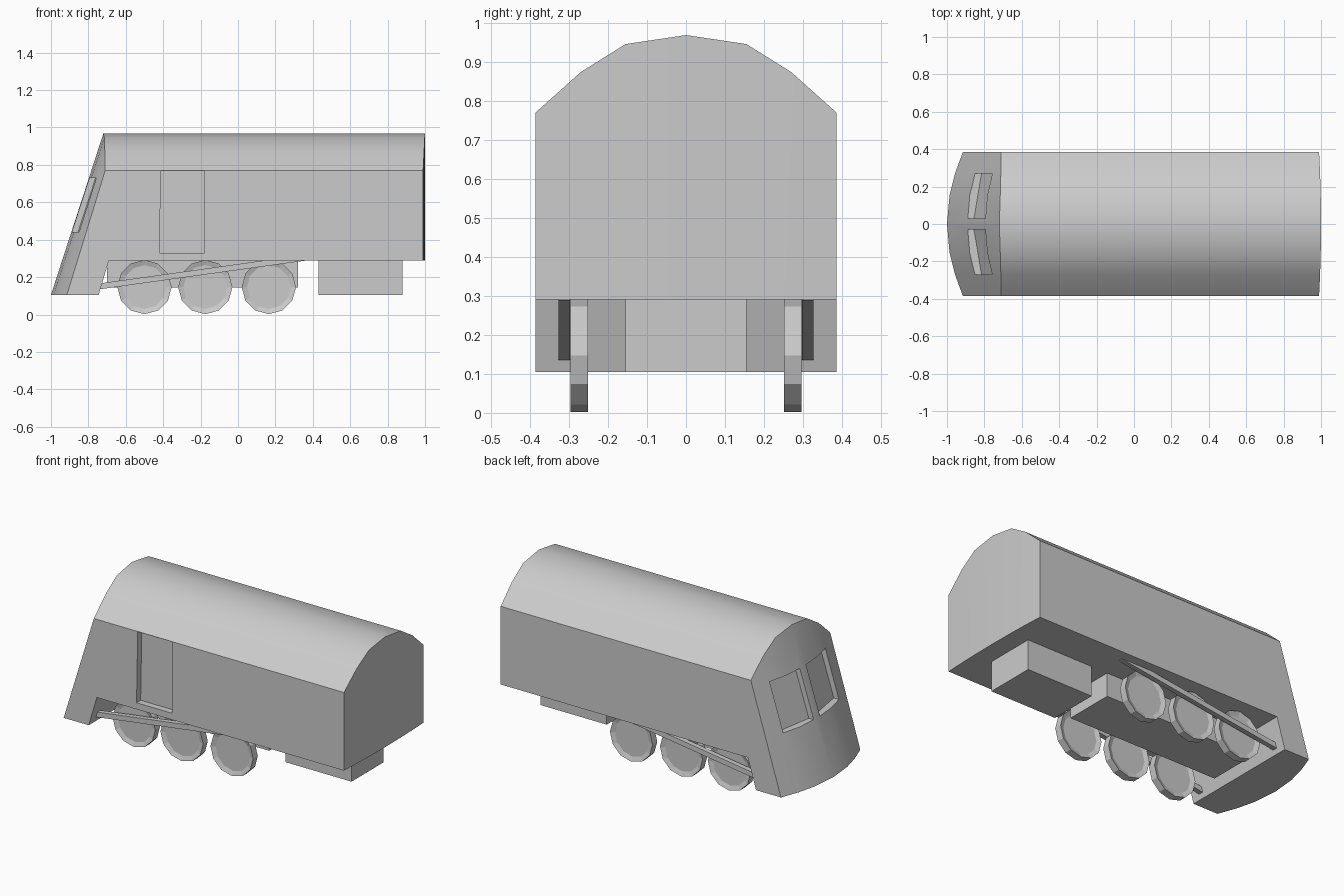
import bpy
import bmesh
import math
from mathutils import Matrix

default = bpy.data.objects.get("Cube")
if default:
    bpy.data.objects.remove(default, do_unlink=True)

grey = bpy.data.materials.new("plain grey")
grey.use_nodes = True
COLOUR = (0.6, 0.6, 0.6, 1)
grey.diffuse_color = COLOUR
grey.node_tree.nodes["Principled BSDF"].inputs["Base Color"].default_value = COLOUR


def finish(name, bm, smooth=False):
    """Turn a bmesh into a named object."""
    bmesh.ops.recalc_face_normals(bm, faces=bm.faces)
    mesh = bpy.data.meshes.new(name)
    bm.to_mesh(mesh)
    bm.free()
    mesh.materials.append(grey)
    obj = bpy.data.objects.new(name, mesh)
    bpy.context.collection.objects.link(obj)
    if smooth:
        smooth_object(obj)
    return obj


def select(obj):
    bpy.ops.object.select_all(action="DESELECT")
    obj.select_set(True)
    bpy.context.view_layer.objects.active = obj


def smooth_object(obj):
    select(obj)
    bpy.ops.object.shade_smooth_by_angle(angle=math.radians(30))


def loft(name, loops):
    """Skin matching closed loops and cap both ends."""
    bm = bmesh.new()
    rings = [[bm.verts.new(p) for p in loop] for loop in loops]
    count = len(rings[0])
    for a, b in zip(rings, rings[1:]):
        for i in range(count):
            j = (i + 1) % count
            bm.faces.new((a[i], a[j], b[j], b[i]))
    bm.faces.new(rings[0])
    bm.faces.new(rings[-1])
    return finish(name, bm)


def slab(name, outline, y0, y1):
    """Extrude an x-z outline from y0 to y1."""
    return loft(name, [[(x, y, z) for x, z in outline] for y in (y0, y1)])


def box(name, x0, x1, y0, y1, z0, z1):
    return slab(name, [(x0, z0), (x1, z0), (x1, z1), (x0, z1)], y0, y1)


def cut(obj, cutter):
    mod = obj.modifiers.new("cut", "BOOLEAN")
    mod.operation = "DIFFERENCE"
    mod.solver = "EXACT"
    mod.object = cutter
    select(obj)
    bpy.ops.object.modifier_apply(modifier=mod.name)
    bpy.data.objects.remove(cutter, do_unlink=True)


# Body: side outlines lofted across the width, with arched roof and raked bowed nose
columns = [  # y, nose foot x, nose top x, roof z
    (0.385, -0.915, -0.71, 0.77),
    (0.27, -0.957, -0.712, 0.873),
    (0.155, -0.986, -0.715, 0.945),
    (0, -1, -0.72, 0.968),
]
columns = [(-y, *rest) for y, *rest in columns[:-1]] + columns[::-1]
loops = []
for y, foot, top, roof in columns:
    back = 1 - 0.07 * y * y
    outline = [(foot, 0.105), (-0.745, 0.105), (-0.69, 0.29),
               (back, 0.29), (back, roof), (top, roof)]
    loops.append([(x, y, z) for x, z in outline])
body = loft("body", loops)

# Recessed door on the right side
cut(body, slab("door_cutter", [(-0.42, 0.33), (-0.18, 0.33), (-0.18, 0.768), (-0.412, 0.768)],
               -0.5, -0.345))


# Recessed windscreen panes following the nose
def nose_x(y, z):
    return -1 + 0.56 * y * y + 0.325 * (z - 0.105)


for side in (-1, 1):
    corners = [(0.03, 0.44), (0.27, 0.44), (0.27, 0.73), (0.03, 0.73)]
    cut(body, loft("window_cutter", [
        [(nose_x(y, z) + dx, side * y, z) for y, z in corners] for dx in (-0.08, 0.035)]))
smooth_object(body)

# Underframe
box("bogie_block", -0.7, 0.32, -0.155, 0.155, 0.145, 0.292)
box("under_tank", 0.43, 0.88, -0.155, 0.155, 0.105, 0.292)

# Wheels with dished faces and sloping side rods
for side, label in ((-1, "right"), (1, "left")):
    for number, x in enumerate((-0.5, -0.175, 0.165), 1):
        bm = bmesh.new()
        place = Matrix.Translation((x, side * 0.273, 0.147)) @ Matrix.Rotation(math.pi / 2, 4, "X")
        bmesh.ops.create_cone(bm, cap_ends=True, segments=12, radius1=0.145, radius2=0.145,
                              depth=0.045, matrix=place)
        caps = [f for f in bm.faces if len(f.verts) == 12]
        bmesh.ops.inset_individual(bm, faces=caps, thickness=0.028, depth=-0.01)
        finish(f"{label}_wheel_{number}", bm)
    slab(f"{label}_side_rod", [(-0.74, 0.135), (0.36, 0.288), (0.36, 0.32), (-0.735, 0.167)],
         side * 0.297, side * 0.327)
